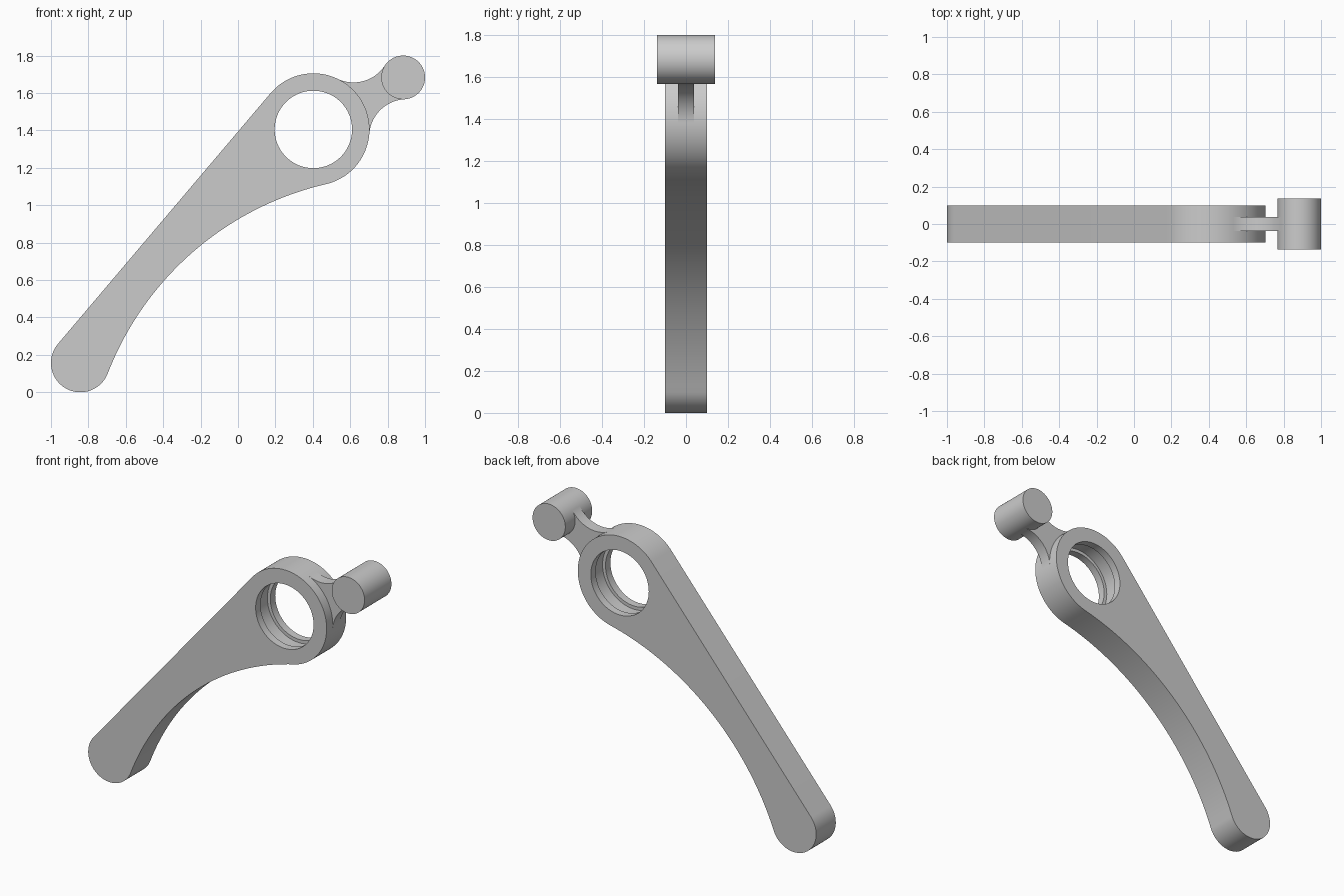
import bpy, bmesh
from math import atan2, acos, cos, sin, pi, radians, hypot

cube = bpy.data.objects.get("Cube")
if cube:
    bpy.data.objects.remove(cube, do_unlink=True)

grey = bpy.data.materials.new("plain grey")
grey.use_nodes = True
grey.diffuse_color = (0.6, 0.6, 0.6, 1)
grey.node_tree.nodes["Principled BSDF"].inputs["Base Color"].default_value = (0.6, 0.6, 0.6, 1)

# Circles in the x-z plane: (x, z, radius)
FOOT = (-0.843, 0.157, 0.157)
BOSS = (0.403, 1.405, 0.30)
PIN = (0.883, 1.683, 0.117)
BORE_R, GROOVE_R = 0.207, 0.228


def angle(a, b):
    return atan2(b[1] - a[1], b[0] - a[0])


def fillet(a, b, r, side):
    """Circle of radius r touching a and b outside; side +1 is left of a->b."""
    d = hypot(b[0] - a[0], b[1] - a[1])
    la, lb = a[2] + r, b[2] + r
    t = angle(a, b) + side * acos((la * la + d * d - lb * lb) / (2 * la * d))
    return (a[0] + la * cos(t), a[1] + la * sin(t), r)


def arc(c, start, end, ccw=True, steps=40):
    sweep = (end - start) % (2 * pi)
    if not ccw:
        sweep -= 2 * pi
    return [(c[0] + c[2] * cos(start + sweep * i / steps),
             c[1] + c[2] * sin(start + sweep * i / steps)) for i in range(steps + 1)]


def circle(c, r, steps=96):
    return arc((c[0], c[1], r), 0, 2 * pi - 2 * pi / steps, True, steps - 1)


def prism(name, outline, half):
    """Extrude an x-z outline from y = -half to y = half."""
    bm = bmesh.new()
    face = bm.faces.new([bm.verts.new((x, -half, z)) for x, z in outline])
    new = bmesh.ops.extrude_face_region(bm, geom=[face])["geom"]
    bmesh.ops.translate(bm, vec=(0, 2 * half, 0),
                        verts=[v for v in new if isinstance(v, bmesh.types.BMVert)])
    bmesh.ops.remove_doubles(bm, verts=bm.verts, dist=1e-5)
    bmesh.ops.recalc_face_normals(bm, faces=bm.faces)
    mesh = bpy.data.meshes.new(name)
    bm.to_mesh(mesh)
    bm.free()
    mesh.materials.append(grey)
    obj = bpy.data.objects.new(name, mesh)
    bpy.context.collection.objects.link(obj)
    return obj


def activate(obj):
    bpy.ops.object.select_all(action="DESELECT")
    obj.select_set(True)
    bpy.context.view_layer.objects.active = obj


def cut(obj, cutter):
    mod = obj.modifiers.new("cut", "BOOLEAN")
    mod.operation, mod.solver, mod.object = "DIFFERENCE", "EXACT", cutter
    activate(obj)
    bpy.ops.object.modifier_apply(modifier=mod.name)
    bpy.data.objects.remove(cutter, do_unlink=True)


# Lever arm: foot and boss joined by a straight back and a long hollow belly
belly = fillet(FOOT, BOSS, 1.65, -1)
length = hypot(BOSS[0] - FOOT[0], BOSS[1] - FOOT[1])
back = angle(FOOT, BOSS) + acos((FOOT[2] - BOSS[2]) / length)
outline = (arc(FOOT, back, angle(FOOT, belly))
           + arc(belly, angle(belly, FOOT), angle(belly, BOSS), False)[1:-1]
           + arc(BOSS, angle(BOSS, belly), back, True, 64))
arm = prism("lever_arm", outline, 0.1)

# Bore with a wider groove between two lips
cut(arm, prism("bore_cutter", circle(BOSS, BORE_R), 0.2))
cut(arm, prism("groove_cutter", circle(BOSS, GROOVE_R), 0.05))

# Thin web flaring between boss and pin
low, high = fillet(BOSS, PIN, 0.2, -1), fillet(BOSS, PIN, 0.2, 1)
web = prism("pin_web", arc(low, angle(low, BOSS), angle(low, PIN), False)
            + arc(high, angle(high, PIN), angle(high, BOSS), False), 0.037)

# Cross pin
pin = prism("cross_pin", circle(PIN, PIN[2]), 0.137)

for part in (arm, web, pin):
    activate(part)
    bpy.ops.object.shade_smooth_by_angle(angle=radians(30))
